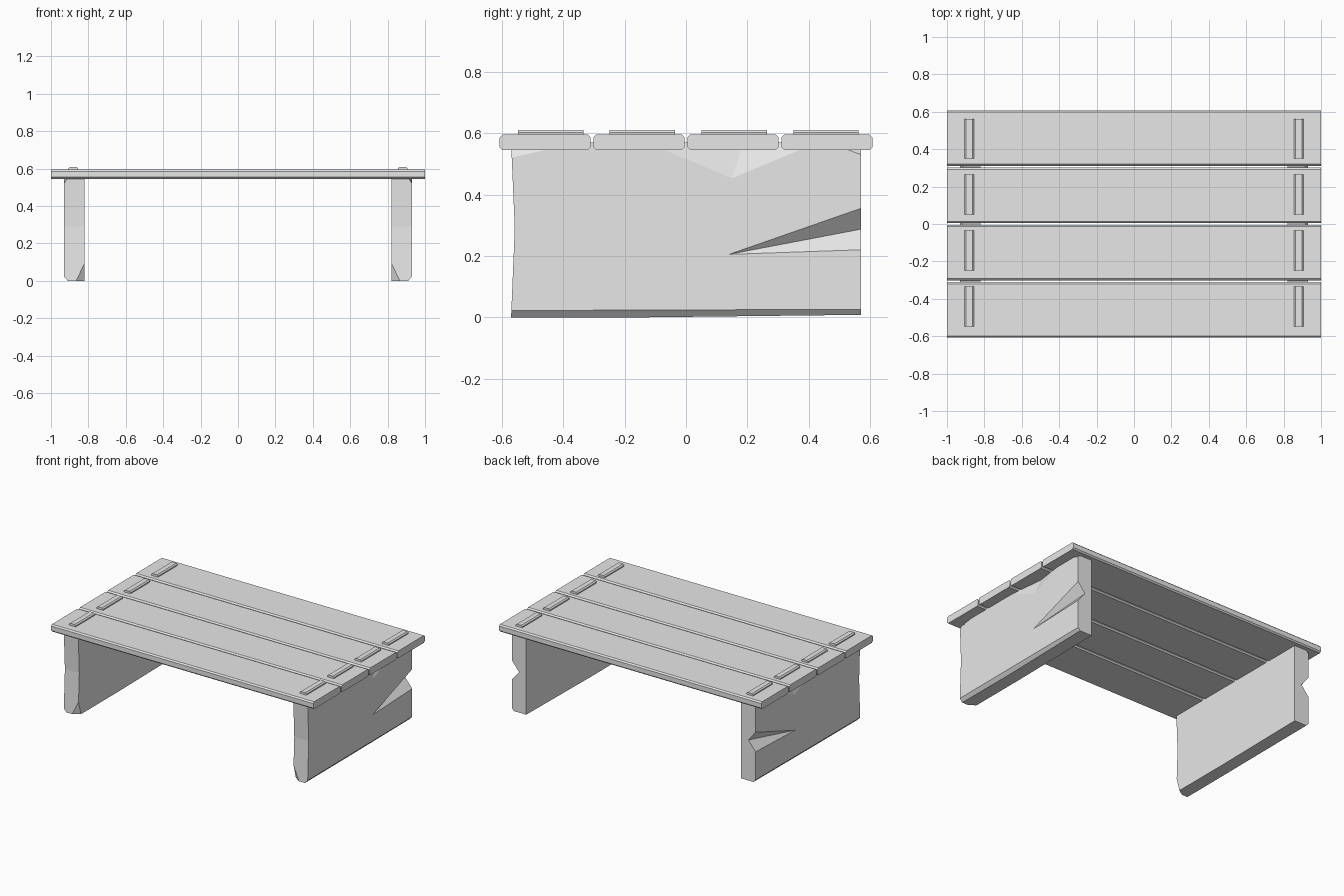
import bpy
import bmesh
from mathutils import Vector

default_cube = bpy.data.objects.get("Cube")
if default_cube:
    bpy.data.objects.remove(default_cube, do_unlink=True)

GREY = (0.8, 0.8, 0.8, 1.0)
grey = bpy.data.materials.new("plain_grey")
grey.use_nodes = True
grey.diffuse_color = GREY
for node in grey.node_tree.nodes:
    if node.type == 'BSDF_PRINCIPLED':
        node.inputs["Base Color"].default_value = GREY


def add_object(name, bm):
    bmesh.ops.recalc_face_normals(bm, faces=bm.faces[:])
    mesh = bpy.data.meshes.new(name)
    bm.to_mesh(mesh)
    bm.free()
    mesh.materials.append(grey)
    obj = bpy.data.objects.new(name, mesh)
    bpy.context.scene.collection.objects.link(obj)
    return obj


def board(name, centre, size, axis, bevel, top_only=False):
    """Box with its edges along one axis chamfered."""
    bm = bmesh.new()
    bmesh.ops.create_cube(bm, size=1)
    for v in bm.verts:
        v.co = Vector([c + p * s for c, p, s in zip(centre, v.co, size)])
    edges = []
    for e in bm.edges:
        a, b = e.verts
        along = abs((a.co - b.co).normalized()[axis]) > 0.9
        if along and (not top_only or a.co.z > centre[2]):
            edges.append(e)
    bmesh.ops.bevel(bm, geom=edges, offset=bevel, segments=1, affect='EDGES')
    return add_object(name, bm)


def slice_off(bm, points, keep):
    """Cut flat through three points and keep the side holding 'keep'."""
    a, b, c = points
    normal = (b - a).cross(c - a).normalized()
    if normal.dot(keep - a) > 0:
        normal.negate()
    bmesh.ops.bisect_plane(bm, geom=bm.verts[:] + bm.edges[:] + bm.faces[:],
                           plane_co=a, plane_no=normal, clear_outer=True)
    rim = [e for e in bm.edges if e.is_boundary]
    bmesh.ops.holes_fill(bm, edges=rim, sides=0)


def gouge(obj, tip, deep, side_a, side_b):
    """Carve a V notch whose valley runs from tip to deep."""
    run = deep - tip
    end = tip + run * 1.5
    corners = [tip - run * 0.2, end,
               end + (side_a - deep) * 2, end + (side_b - deep) * 2]
    bm = bmesh.new()
    verts = [bm.verts.new(p) for p in corners]
    bmesh.ops.convex_hull(bm, input=verts)
    cutter = add_object("notch_cutter", bm)
    cutter.hide_render = True
    mod = obj.modifiers.new("notch", 'BOOLEAN')
    mod.operation = 'DIFFERENCE'
    mod.solver = 'EXACT'
    mod.object = cutter
    bpy.context.view_layer.update()
    graph = bpy.context.evaluated_depsgraph_get()
    carved = bpy.data.meshes.new_from_object(obj.evaluated_get(graph))
    obj.modifiers.clear()
    obj.data = carved
    bpy.data.objects.remove(cutter, do_unlink=True)


INNER, OUTER, END = 0.82, 0.93, 0.57


def leg(name, side):
    def p(x, y, z):
        return Vector((x * side, y, z))

    # slab with a slightly worn front end and underside
    outline = [(-END, 0), (-0.13, 0), (END, 0.008), (END, 0.57),
               (-END, 0.57), (-0.558, 0.29)]
    bm = bmesh.new()
    face = bm.faces.new([bm.verts.new(p(INNER, y, z)) for y, z in outline])
    out = bmesh.ops.extrude_face_region(bm, geom=[face])
    moved = [v for v in out["geom"] if isinstance(v, bmesh.types.BMVert)]
    bmesh.ops.translate(bm, verts=moved, vec=p(OUTER - INNER, 0, 0))
    bmesh.ops.recalc_face_normals(bm, faces=bm.faces[:])

    # chamfered foot, inner foot chip and two top corner chips
    keep = p(0.87, 0, 0.3)
    cuts = [
        (p(OUTER, -END, 0.022), p(OUTER, END, 0.026), p(0.91, -END, 0)),
        (p(INNER, -END, 0.11), p(0.865, -END, 0), p(INNER, -0.54, 0)),
        (p(OUTER, -END, 0.52), p(OUTER, -0.46, 0.545), p(0.915, -END, 0.545)),
        (p(OUTER, END, 0.53), p(OUTER, 0.53, 0.545), p(0.915, END, 0.545)),
    ]
    for points in cuts:
        slice_off(bm, points, keep)
    obj = add_object(name, bm)

    # long split at the back end, shallow chip under the top
    gouge(obj, p(OUTER, 0.14, 0.205), p(0.875, END, 0.287),
          p(OUTER, END, 0.355), p(OUTER, END, 0.22))
    gouge(obj, p(OUTER, 0.15, 0.453), p(0.905, 0.18, 0.545),
          p(OUTER, -0.07, 0.545), p(OUTER, 0.37, 0.545))


leg("left_leg", 1)
leg("right_leg", -1)

# top planks with a raised peg strip at each end
for i in range(4):
    y = -0.459 + i * 0.306
    board(f"top_plank_{i + 1}", (0, y, 0.57), (2, 0.297, 0.05), 0, 0.009)
    strip_y = -0.441 + i * 0.299
    for label, side in (("left", 1), ("right", -1)):
        board(f"{label}_strip_{i + 1}", (side * 0.88, strip_y, 0.6),
              (0.05, 0.213, 0.02), 1, 0.008, top_only=True)
